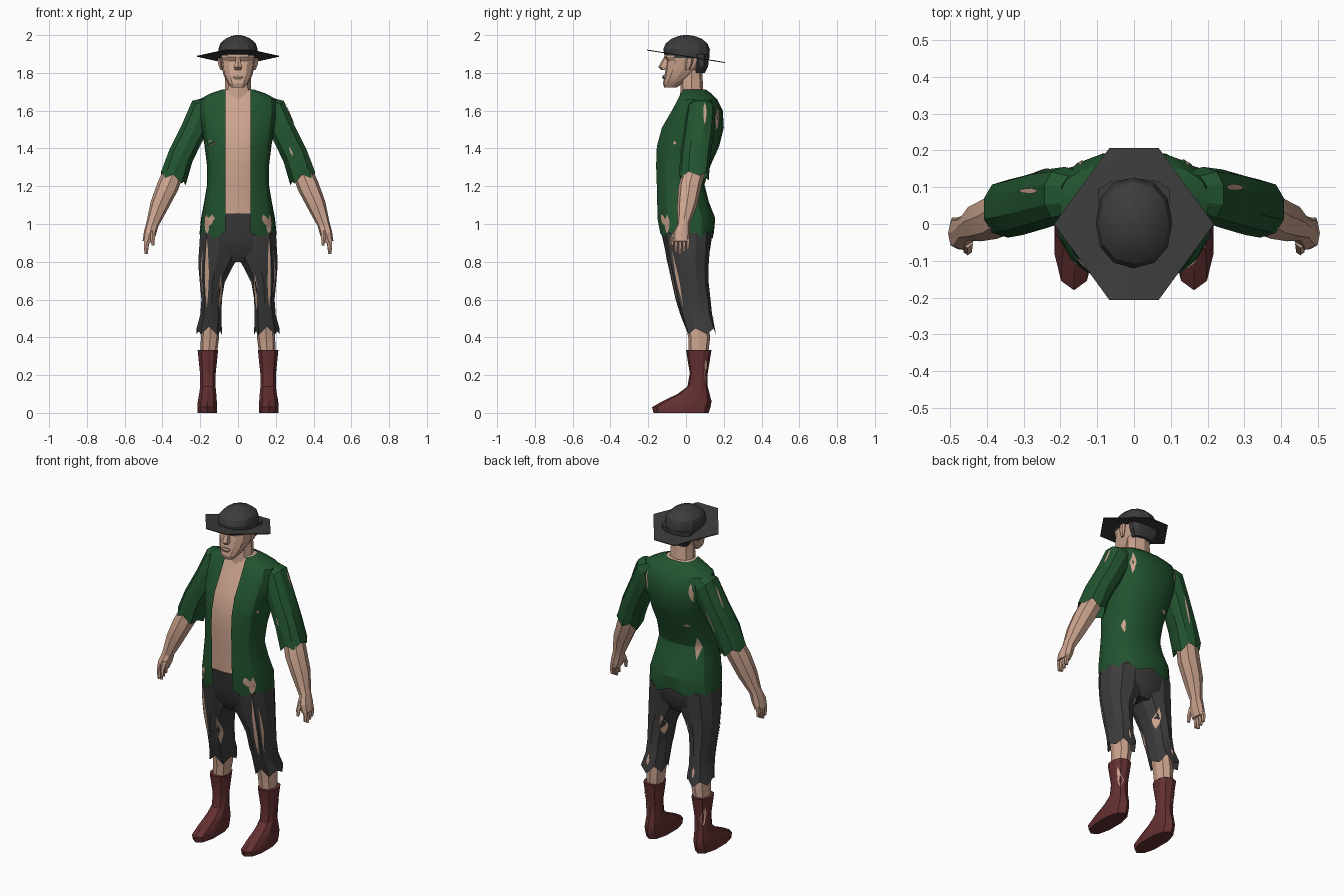
import bpy, bmesh, math, random
from mathutils import Vector

random.seed(4)


def material(name, rgb):
    m = bpy.data.materials.new(name)
    m.diffuse_color = (*rgb, 1)
    return m


SKIN = material("skin", (0.60, 0.37, 0.27))
GREEN = material("shirt green", (0.016, 0.088, 0.029))
GREY = material("charcoal cloth", (0.045, 0.045, 0.046))
MAROON = material("boot maroon", (0.125, 0.029, 0.031))


def finish(name, bm, mat, mirror=False):
    bmesh.ops.recalc_face_normals(bm, faces=bm.faces)
    me = bpy.data.meshes.new(name)
    bm.to_mesh(me)
    bm.free()
    me.materials.append(mat)
    ob = bpy.data.objects.new(name, me)
    bpy.context.collection.objects.link(ob)
    bpy.ops.object.select_all(action='DESELECT')
    ob.select_set(True)
    bpy.context.view_layer.objects.active = ob
    bpy.ops.object.shade_smooth_by_angle(angle=math.radians(24))
    if mirror:
        mod = ob.modifiers.new("mirror", 'MIRROR')
        mod.use_mirror_merge = False
    return ob


def loft(name, mat, rows, n=10, mirror=False, p=0.85, gap=0, jag=0, caps=True):
    """Rows are (z, x0, x1, y0, y1[, shear]); the first row may be torn, gap opens the front."""
    bm = bmesh.new()
    rings = []
    for i, (z, x0, x1, y0, y1, *k) in enumerate(rows):
        cx, cy, rx, ry = (x0 + x1) / 2, (y0 + y1) / 2, (x1 - x0) / 2, (y1 - y0) / 2
        a0 = math.asin((gap / rx) ** (1 / p)) if gap else 0
        ring = []
        for j in range(n + (1 if gap else 0)):
            a = a0 + (2 * math.pi - 2 * a0) * j / n
            s, c = math.sin(a), -math.cos(a)
            x = rx * math.copysign(abs(s) ** p, s)
            y = ry * math.copysign(abs(c) ** p, c)
            dz = (k[0] * x if k else 0)
            if jag and i == 0:
                dz += jag * (-1) ** j * random.uniform(0.4, 1)
            ring.append(bm.verts.new((cx + x, cy + y, z + dz)))
        rings.append(ring)
    for a, b in zip(rings, rings[1:]):
        m = len(a)
        for j in range(m - 1 if gap else m):
            bm.faces.new((a[j], a[(j + 1) % m], b[(j + 1) % m], b[j]))
    if caps:
        bm.faces.new(rings[0])
        bm.faces.new(rings[-1])
    return finish(name, bm, mat, mirror)


def centred(rows, inset=0):
    return [(z, -w + inset, w - inset, y0 + inset, y1 - inset) for z, w, y0, y1 in rows]


# Torso skin and the open shirt share one profile: z, half width, front, back
body = [(0.94, .205, -.14, .148), (1.03, .197, -.155, .155), (1.12, .18, -.157, .12),
        (1.21, .165, -.16, .098), (1.31, .166, -.164, .13), (1.41, .178, -.16, .175),
        (1.51, .195, -.132, .20), (1.60, .208, -.078, .195), (1.66, .205, -.045, .165),
        (1.69, .15, -.032, .135), (1.712, .085, -.03, .105)]
loft("torso", SKIN, centred(body[1:], .012), 16, p=.8)
loft("shirt", GREEN, centred(body), 16, p=.8, gap=.065, jag=.022, caps=False)

# Sleeves, arms and hands
loft("sleeves", GREEN, [(1.245, .275, .41, -.037, .12, .35), (1.36, .238, .368, -.03, .13, .45),
     (1.485, .18, .302, -.012, .148, .6), (1.60, .13, .245, .005, .155, .95),
     (1.64, .08, .2, .02, .14, .4)], 10, True, jag=.02, caps=False)
loft("arms", SKIN, [(.905, .455, .505, -.068, .018, .2), (.95, .435, .498, -.07, .022, .3),
     (1.0, .422, .484, -.045, .02, .4), (1.1, .37, .462, -.047, .06, .4),
     (1.2, .318, .425, -.04, .082, .4), (1.29, .285, .385, -.015, .105, .4),
     (1.45, .2, .29, .01, .12, .4)], 8, True)
for i in range(4):
    y = -.064 + i * .021
    tip = .84 + .012 * abs(i - 1)
    loft("finger", SKIN, [(tip, .476, .494, y + .002, y + .016), (tip + .035, .474, .499, y, y + .02),
         (.925, .462, .495, y, y + .02)], 5, True)
loft("thumb", SKIN, [(.885, .442, .458, -.083, -.066), (.92, .44, .463, -.085, -.06),
     (.965, .437, .468, -.065, -.03)], 5, True)

# Calves and boots
loft("calves", SKIN, [(.29, .115, .198, .015, .115), (.40, .10, .197, .012, .128),
     (.55, .10, .185, -.02, .11)], 8, True)
loft("boots", MAROON, [(0, .108, .216, -.172, .12), (.03, .108, .218, -.18, .13),
     (.062, .11, .215, -.125, .135), (.10, .113, .208, -.045, .125), (.14, .117, .202, .008, .115),
     (.21, .116, .203, .02, .115), (.333, .103, .216, 0, .135)], 10, True)

# Ragged trousers
loft("trouser_legs", GREY, [(.435, .083, .222, 0, .16), (.52, .085, .202, -.03, .138),
     (.60, .083, .196, -.055, .13), (.69, .068, .205, -.075, .12), (.76, .032, .212, -.09, .118),
     (.81, .003, .214, -.102, .122), (.95, -.01, .205, -.125, .13)], 10, True, jag=.026, caps=False)
loft("trouser_seat", GREY, centred([(.80, .12, -.07, .09), (.86, .19, -.11, .127),
     (.95, .195, -.13, .14), (1.055, .186, -.152, .135)]), 14, p=.8)

# Neck and head
loft("neck", SKIN, centred([(1.64, .09, -.035, .11), (1.70, .07, -.03, .092),
     (1.82, .066, -.03, .085)]), 8)
loft("head", SKIN, centred([(1.722, .034, -.115, -.05), (1.745, .054, -.122, -.015),
     (1.79, .077, -.113, .04), (1.83, .086, -.107, .08), (1.862, .09, -.1, .10),
     (1.885, .095, -.116, .115), (1.93, .092, -.108, .115)]), 12)
loft("nose", SKIN, centred([(1.815, .018, -.13, -.09), (1.832, .023, -.147, -.09),
     (1.885, .011, -.116, -.09)]), 6)
loft("lips", SKIN, centred([(1.768, .02, -.122, -.1), (1.778, .03, -.127, -.09),
     (1.788, .022, -.122, -.1)]), 6)
loft("ears", SKIN, [(1.815, .082, .094, -.005, .02), (1.85, .084, .108, -.005, .035),
     (1.88, .086, .108, 0, .04)], 6, True)
loft("hair", GREY, centred([(1.80, .062, .035, .10), (1.835, .088, .045, .117),
     (1.90, .101, .03, .124)]), 10)

# Hat crown and tilted ten-sided brim
loft("hat_crown", GREY, centred([(1.88, .099, -.112, .124), (1.925, .104, -.12, .126),
     (1.955, .094, -.108, .114), (1.98, .068, -.078, .085), (1.995, .035, -.04, .045),
     (2.0, .012, -.012, .015)]), 12, p=.9)
bm = bmesh.new()
bmesh.ops.create_cone(bm, cap_ends=True, segments=10, radius1=.217, radius2=.217, depth=.005)
for v in bm.verts:
    a = math.radians(36) * round(math.atan2(v.co.y, v.co.x) / math.radians(36))
    v.co.x, v.co.y = .217 * math.cos(a), .217 * math.sin(a)
    v.co.z += 1.888 - .16 * v.co.y
finish("hat_brim", bm, GREY)

# Torn holes: thin skin slivers projected on the cloth (direction, u, bottom, top, width)
VIEWS = {"front": Vector((0, 1, 0)), "back": Vector((0, -1, 0)),
         "right": Vector((-1, 0, 0)), "left": Vector((1, 0, 0))}
dg = bpy.context.evaluated_depsgraph_get()
scene = bpy.context.scene


def tear(view, u, z0, z1, width, lean=0):
    d = VIEWS[view]
    bm, rows, steps = bmesh.new(), [], 6
    for i in range(steps + 1):
        t = i / steps
        w = width * (math.sin(math.pi * t) * random.uniform(.6, 1) + .06) / 2
        row = []
        for s in (-w, w):
            q = u + lean * (t - .5) + s
            o = Vector((q, 0, z0 + (z1 - z0) * t)) if d.y else Vector((0, q, z0 + (z1 - z0) * t))
            hit, loc, *_ = scene.ray_cast(dg, o - d * 2, d)
            if not hit:
                bm.free()
                return
            row.append(bm.verts.new(loc - d * .004))
        rows.append(row)
    for a, b in zip(rows, rows[1:]):
        bm.faces.new((a[0], a[1], b[1], b[0]))
    finish("torn_hole", bm, SKIN)


tears = [("front", -.145, 1.418, 1.442, .06, 0), ("front", .28, 1.36, 1.41, .015, -.02),
         ("back", .145, 1.50, 1.63, .03, 0), ("back", -.15, 1.52, 1.63, .025, .01),
         ("back", -.13, 1.14, 1.27, .03, 0), ("back", .13, 1.17, 1.25, .02, 0),
         ("back", -.1, 1.345, 1.365, .04, 0), ("back", -.26, 1.35, 1.5, .014, .06),
         ("right", .1, 1.53, 1.64, .025, 0), ("right", -.06, 1.42, 1.44, .02, 0),
         ("left", .09, 1.50, 1.62, .02, 0), ("left", .1, 1.14, 1.22, .02, 0)]
for s, side in ((1, "right"), (-1, "left")):
    tears += [("front", s * .145, .99, 1.05, .045, -.02 * s), ("front", s * .165, .56, .92, .022, 0),
              ("front", s * .095, .55, .73, .02, -.01 * s), ("back", s * .085, .64, .76, .03, 0),
              ("back", s * .15, .46, .52, .018, 0), ("right" if s > 0 else "left", -.1, .95, 1.05, .03, 0),
              (side, -.045, .56, .86, .014, -.06), (side, .105, .17, .28, .022, 0)]
for t in tears:
    tear(*t)
